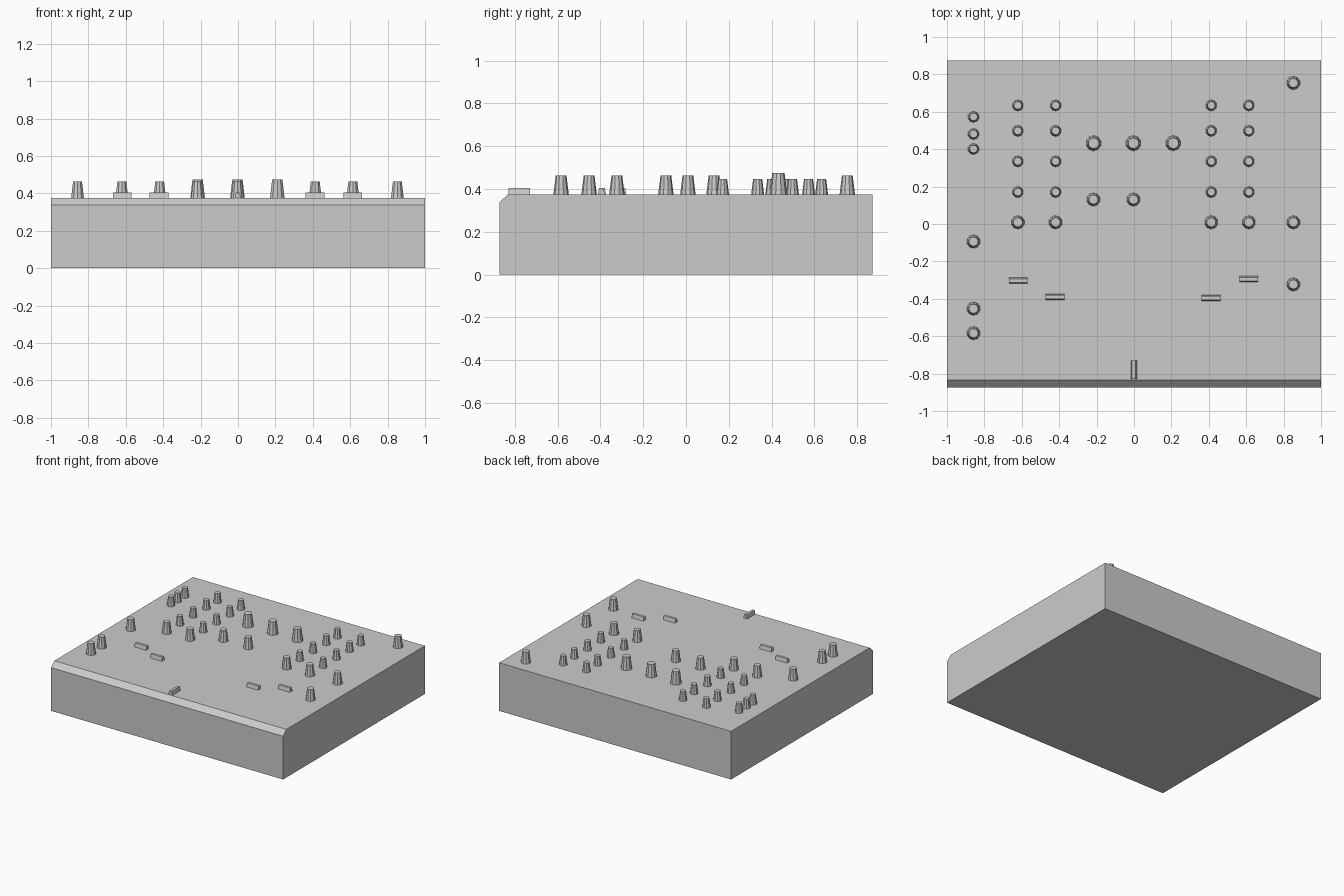
import bpy, bmesh
from math import pi
from mathutils import Matrix

if "Cube" in bpy.data.objects:
    bpy.data.objects.remove(bpy.data.objects["Cube"])

TOP = 0.375


def finish(name, bm):
    bmesh.ops.recalc_face_normals(bm, faces=bm.faces)
    mesh = bpy.data.meshes.new(name)
    bm.to_mesh(mesh)
    bm.free()
    obj = bpy.data.objects.new(name, mesh)
    bpy.context.collection.objects.link(obj)
    return obj


def extrude_x(name, profile, half):
    # Extrude a (y, z) profile along x
    bm = bmesh.new()
    face = bm.faces.new([bm.verts.new((-half, y, z)) for y, z in profile])
    new = bmesh.ops.extrude_face_region(bm, geom=[face])["geom"]
    verts = [v for v in new if isinstance(v, bmesh.types.BMVert)]
    bmesh.ops.translate(bm, verts=verts, vec=(2 * half, 0, 0))
    return finish(name, bm)


def knob(name, x, y, r_base, r_top, height, sides=10):
    bm = bmesh.new()
    bmesh.ops.create_cone(bm, cap_ends=True, segments=sides,
                          radius1=r_base, radius2=r_top, depth=height,
                          matrix=Matrix.Translation((0, 0, height / 2)))
    finish(name, bm).location = (x, y, TOP)


def fader(name, x, y, angle=0):
    profile = [(-0.016, 0), (0.016, 0), (0.010, 0.03), (-0.010, 0.03)]
    obj = extrude_x(name, profile, 0.05)
    obj.location = (x, y, TOP)
    obj.rotation_euler.z = angle


# Case with chamfered front edge
extrude_x("case", [(-0.873, 0), (0.873, 0), (0.873, TOP), (-0.833, TOP),
                   (-0.873, 0.337)], 1.0)

SMALL = (0.030, 0.021, 0.073)
MEDIUM = (0.036, 0.025, 0.088)
LARGE = (0.041, 0.029, 0.099)

# Channel strips: four small knobs above one medium
for x in (-0.621, -0.419, 0.413, 0.614):
    for y in (0.634, 0.498, 0.335, 0.171):
        knob("channel_knob", x, y, *SMALL)
    knob("channel_filter_knob", x, 0.009, *MEDIUM)

# Centre controls
for x in (-0.216, -0.003, 0.210):
    knob("effect_knob", x, 0.432, *LARGE)
for x in (-0.217, -0.003):
    knob("centre_knob", x, 0.131, *MEDIUM)

# Side controls
for y in (0.573, 0.481, 0.401):
    knob("left_small_knob", -0.858, y, *SMALL)
for y in (-0.094, -0.453, -0.584):
    knob("left_knob", -0.858, y, *MEDIUM)
for y in (0.754, 0.009, -0.323):
    knob("right_knob", 0.852, y, *MEDIUM)

# Channel faders and crossfader
for x, y in ((-0.619, -0.303), (-0.422, -0.390), (0.412, -0.396), (0.614, -0.295)):
    fader("channel_fader", x, y)
fader("crossfader", -0.001, -0.780, pi / 2)
